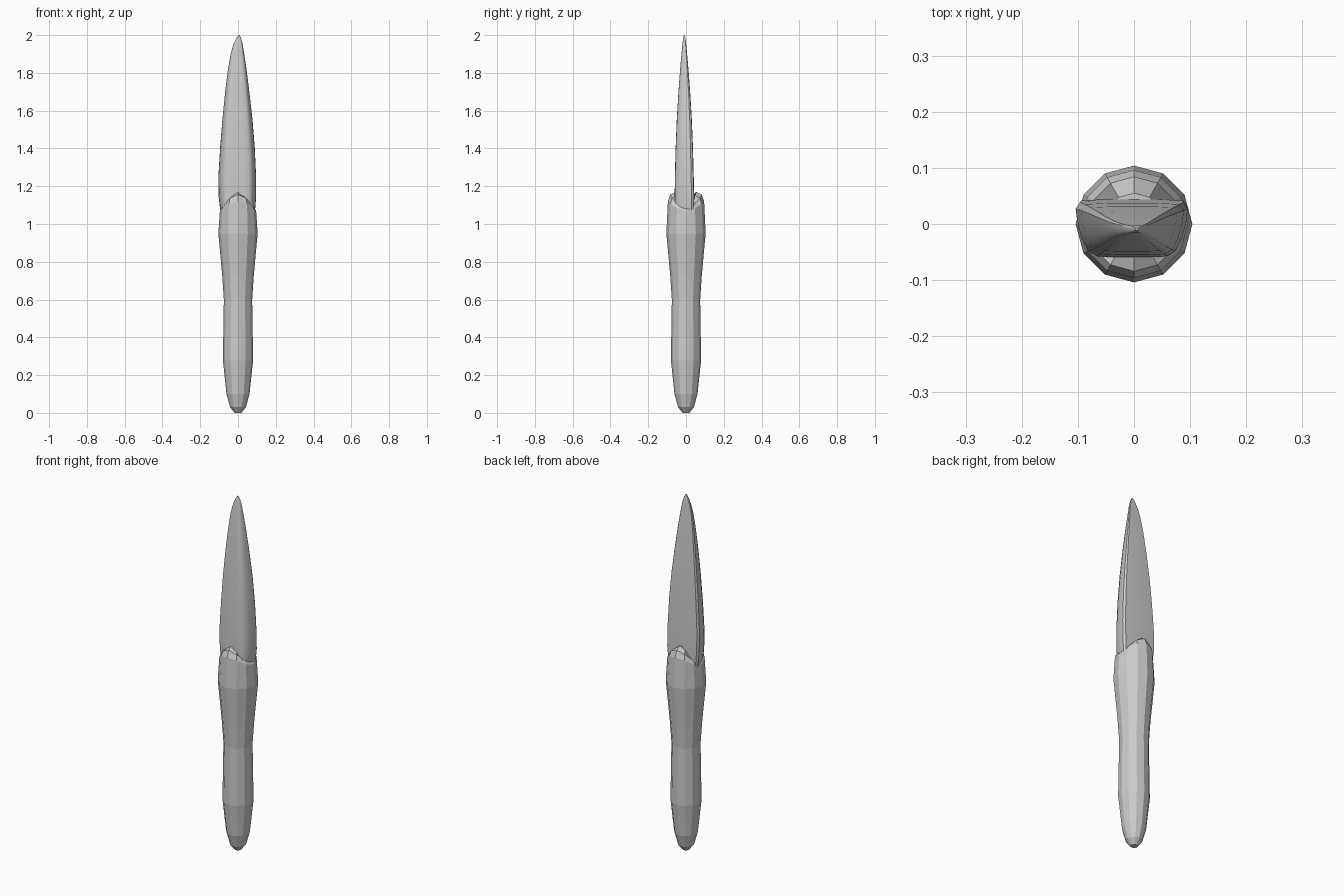
import bpy, bmesh, math


def loft(name, rings, smooth):
    """Skin equal-sized rings of points and cap both ends."""
    bm = bmesh.new()
    vr = [[bm.verts.new(p) for p in r] for r in rings]
    n = len(vr[0])
    for a, b in zip(vr, vr[1:]):
        for i in range(n):
            j = (i + 1) % n
            bm.faces.new((a[i], a[j], b[j], b[i]))
    bm.faces.new(vr[0][::-1])
    bm.faces.new(vr[-1])
    bmesh.ops.recalc_face_normals(bm, faces=bm.faces)
    me = bpy.data.meshes.new(name)
    bm.to_mesh(me)
    bm.free()
    ob = bpy.data.objects.new(name, me)
    bpy.context.collection.objects.link(ob)
    if smooth:
        bpy.ops.object.select_all(action='DESELECT')
        ob.select_set(True)
        bpy.context.view_layer.objects.active = ob
        bpy.ops.object.shade_smooth_by_angle(angle=math.radians(35))
    return ob


# Handle: faceted 12-sided grip; (height, radius, dip of the ring at the sides)
SIDES = 12
profile = [(0.0, 0.018, 0), (0.03, 0.042, 0), (0.10, 0.061, 0),
           (0.28, 0.080, 0), (0.60, 0.075, 0), (0.72, 0.083, 0),
           (0.95, 0.104, 0.0), (1.12, 0.096, 0.05), (1.155, 0.084, 0.07),
           (1.17, 0.055, 0.08)]
rings = []
for z, r, dip in profile:
    ring = []
    for i in range(SIDES):
        a = math.tau * i / SIDES
        ring.append((r * math.cos(a), r * math.sin(a),
                     z - dip * math.cos(a) ** 2))
    rings.append(ring)
loft("handle", rings, False)

# Blade: thick section with flat faces, rounded sides and a tapering point
section = [(-0.92, 0.96), (-0.5, 1), (0.5, 1), (0.92, 0.96), (1, 0.72),
           (0.97, 0.25), (0.89, -0.35), (0.77, -0.8), (0.62, -0.97), (0.3, -1),
           (-0.3, -1), (-0.62, -0.97), (-0.77, -0.8), (-0.89, -0.35),
           (-0.97, 0.25), (-1, 0.72)]
# height, x centre, half width, y centre, half thickness
stations = [(1.00, 0, 0.075, -0.008, 0.045), (1.08, -0.002, 0.093, -0.008, 0.050),
            (1.14, -0.003, 0.099, -0.008, 0.052), (1.25, -0.004, 0.100, -0.009, 0.050),
            (1.40, -0.003, 0.092, -0.009, 0.046), (1.55, -0.003, 0.080, -0.009, 0.040),
            (1.70, -0.004, 0.064, -0.009, 0.031), (1.82, -0.004, 0.049, -0.009, 0.022),
            (1.90, -0.003, 0.036, -0.009, 0.015), (1.95, 0.0, 0.025, -0.009, 0.010),
            (1.985, 0.004, 0.012, -0.009, 0.006), (2.0, 0.005, 0.003, -0.009, 0.002)]
loft("blade", [[(cx + w * u, cy + t * v, z) for u, v in section]
               for z, cx, w, cy, t in stations], True)
